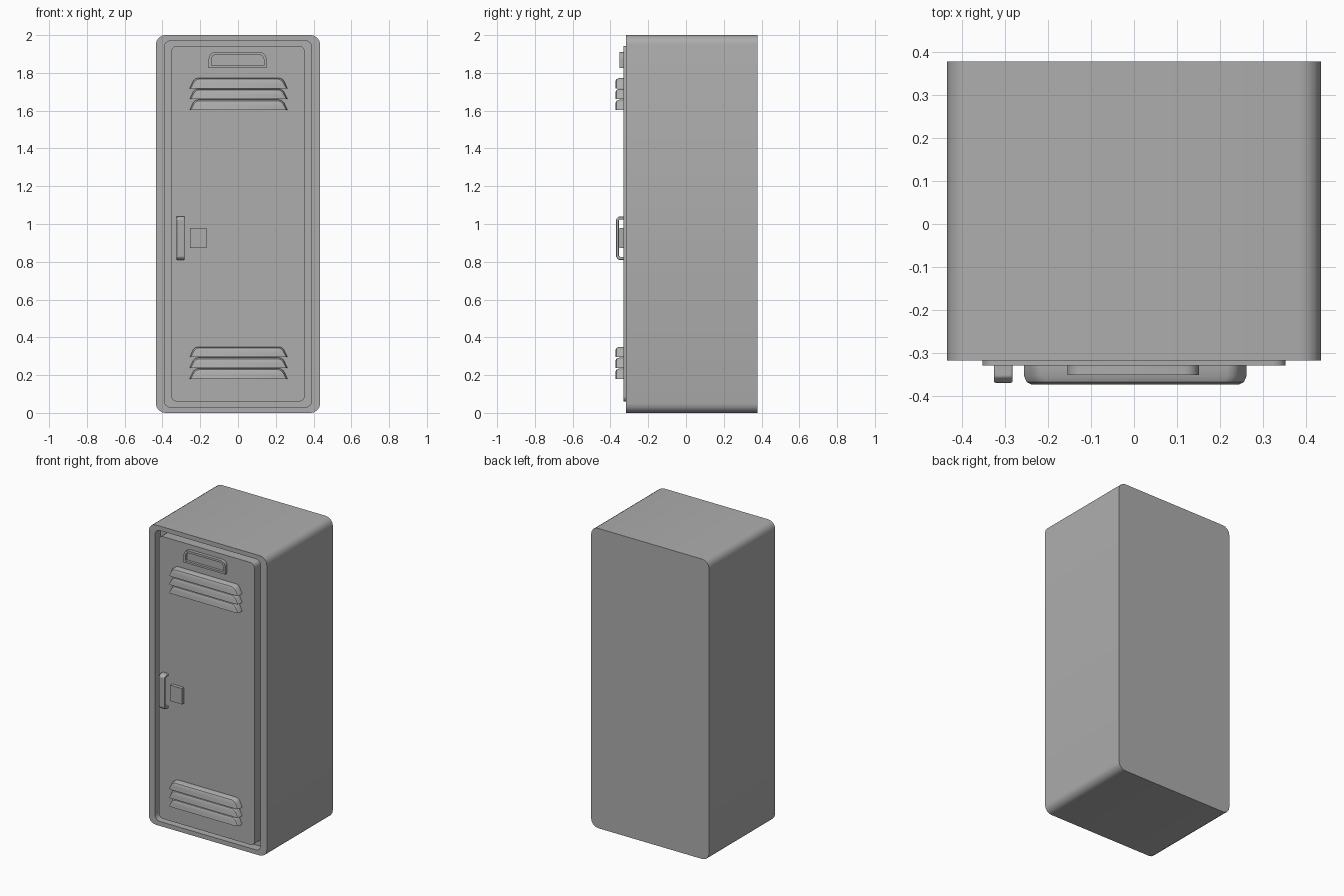
import bpy, bmesh, math
from mathutils import Vector

cube = bpy.data.objects.get("Cube")
if cube:
    bpy.data.objects.remove(cube, do_unlink=True)

GREY = (0.42, 0.42, 0.42, 1)
paint = bpy.data.materials.new("grey paint")
paint.use_nodes = True
paint.diffuse_color = GREY
paint.node_tree.nodes["Principled BSDF"].inputs["Base Color"].default_value = GREY


def finish(name, bm, bevel=0):
    bmesh.ops.remove_doubles(bm, verts=bm.verts, dist=0.0001)
    bmesh.ops.recalc_face_normals(bm, faces=bm.faces)
    mesh = bpy.data.meshes.new(name)
    bm.to_mesh(mesh)
    bm.free()
    mesh.materials.append(paint)
    obj = bpy.data.objects.new(name, mesh)
    bpy.context.collection.objects.link(obj)
    if bevel:
        mod = obj.modifiers.new("soft edges", "BEVEL")
        mod.width, mod.segments = bevel, 3
    bpy.ops.object.select_all(action="DESELECT")
    obj.select_set(True)
    bpy.context.view_layer.objects.active = obj
    bpy.ops.object.shade_smooth_by_angle(angle=math.radians(35))
    return obj


def ring(y, z0, z1, half, r_top, r_low=None, flare=0, cx=0, seg=4):
    """Rounded outline in the XZ plane; flare widens the lower edge."""
    r_low = r_top if r_low is None else r_low
    corners = [Vector((cx - half - flare, z0)), Vector((cx + half + flare, z0)),
               Vector((cx + half, z1)), Vector((cx - half, z1))]
    pts = []
    for i, c in enumerate(corners):
        r = r_low if i < 2 else r_top
        a = c + (corners[i - 1] - c).normalized() * r
        b = c + (corners[(i + 1) % 4] - c).normalized() * r
        centre = a + b - c
        for k in range(seg + 1):
            t = k / seg * math.pi / 2
            p = centre + (a - centre) * math.cos(t) + (b - centre) * math.sin(t)
            pts.append((p.x, y, p.y))
    return pts


def loft(name, rings):
    bm = bmesh.new()
    loops = [[bm.verts.new(p) for p in r] for r in rings]
    n = len(loops[0])
    for a, b in zip(loops, loops[1:]):
        for i in range(n):
            j = (i + 1) % n
            bm.faces.new((a[i], a[j], b[j], b[i]))
    bm.faces.new(loops[0])
    bm.faces.new(loops[-1])
    return finish(name, bm)


# Cabinet shell with a recessed front opening
loft("cabinet", [ring(0.378, 0, 2, 0.435, 0.05),
                 ring(-0.318, 0, 2, 0.435, 0.05),
                 ring(-0.318, 0.03, 1.97, 0.39, 0.035),
                 ring(-0.26, 0.03, 1.97, 0.39, 0.035)])

# Door panel standing in the opening
loft("door", [ring(-0.255, 0.06, 1.943, 0.353, 0.03),
              ring(-0.33, 0.06, 1.943, 0.353, 0.03)])

# Hooded vents, three near the top and three near the bottom
for group, base in (("upper", 1.603), ("lower", 0.18)):
    for i in range(3):
        z = base + i * 0.0575
        rings = []
        for y, inset in ((-0.325, 0), (-0.354, 0), (-0.368, 0.006), (-0.374, 0.018)):
            rings.append(ring(y, z, z + 0.055 - inset, 0.233 - inset,
                              0.02, 0, flare=0.026, cx=0.003))
        loft(f"{group}_vent_{i + 1}", rings)

# Name card holder with a sunken middle
loft("card_holder", [ring(-0.325, 1.825, 1.91, 0.153, 0.035, 0, cx=-0.002),
                     ring(-0.352, 1.825, 1.91, 0.153, 0.035, 0, cx=-0.002),
                     ring(-0.352, 1.838, 1.896, 0.139, 0.025, 0, cx=-0.002),
                     ring(-0.335, 1.838, 1.896, 0.139, 0.025, 0, cx=-0.002)])

# Lock plate
loft("lock_plate", [ring(-0.325, 0.873, 0.979, 0.043, 0, cx=-0.211),
                    ring(-0.352, 0.873, 0.979, 0.043, 0, cx=-0.211)])

# Pull handle: a bracket profile drawn from the side, given width
half_profile = [(-0.325, 0.115), (-0.356, 0.115), (-0.37, 0.1)]
inner_half = [(-0.356, 0.093), (-0.35, 0.099), (-0.325, 0.099)]
outer = half_profile + [(y, -z) for y, z in reversed(half_profile)]
inner = [(y, -z) for y, z in reversed(inner_half)] + inner_half
bm = bmesh.new()
face = bm.faces.new([bm.verts.new((-0.326, y, 0.925 + z)) for y, z in outer + inner])
move = bmesh.ops.extrude_face_region(bm, geom=[face])
bmesh.ops.translate(bm, vec=(0.043, 0, 0),
                    verts=[v for v in move["geom"] if isinstance(v, bmesh.types.BMVert)])
finish("handle", bm, bevel=0.005)
